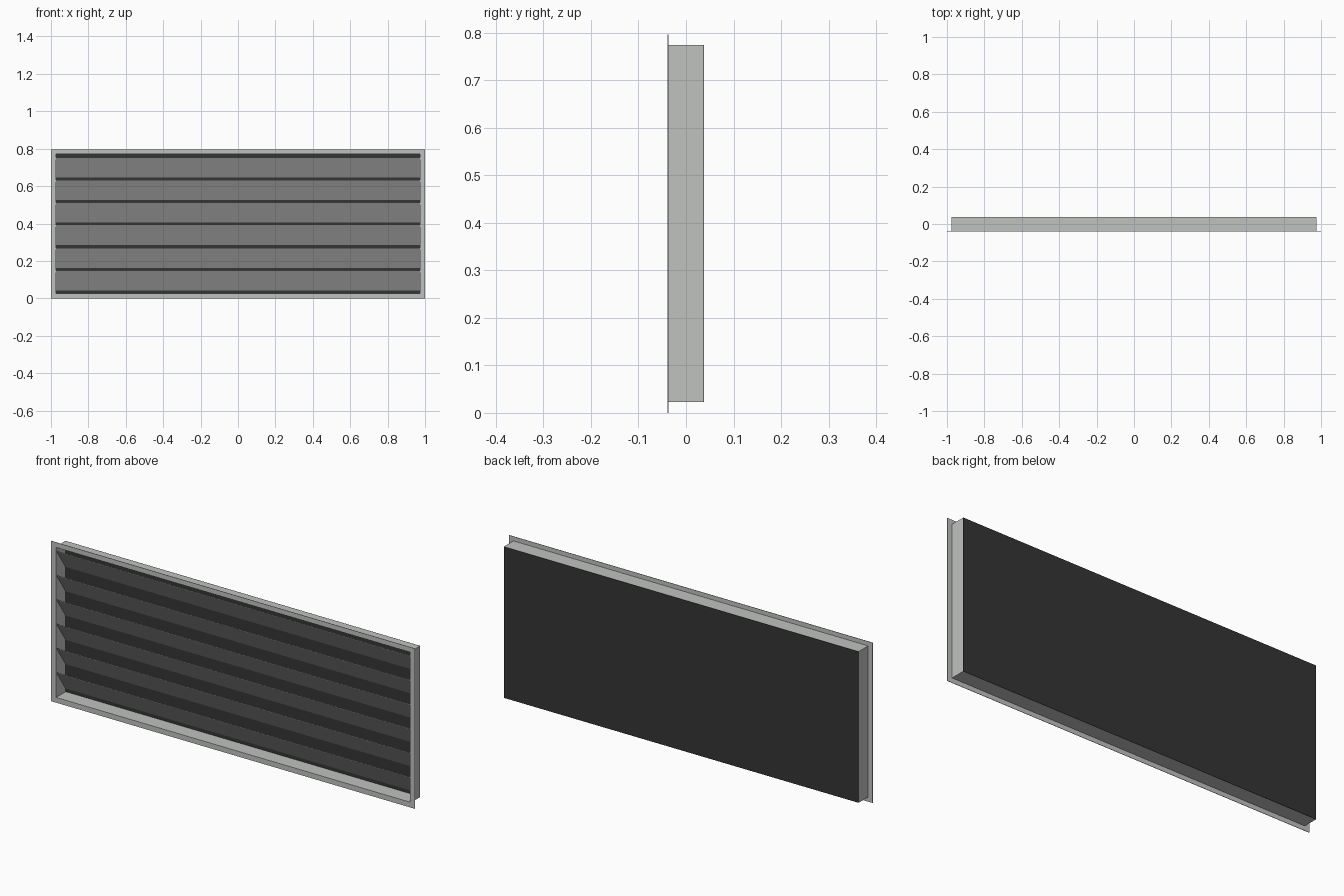
import bpy

if "Cube" in bpy.data.objects:
    bpy.data.objects.remove(bpy.data.objects["Cube"])

W, H = 1.0, 0.796            # flange half width, full height
BW, Z0, Z1 = 0.975, 0.023, 0.774   # duct half width, bottom, top
YF, YB = -0.039, 0.038       # front and back planes
T = 0.003                    # sheet thickness


def material(name, rgb):
    m = bpy.data.materials.new(name)
    m.diffuse_color = (*rgb, 1)
    m.use_nodes = True
    m.node_tree.nodes["Principled BSDF"].inputs["Base Color"].default_value = m.diffuse_color
    return m


grey = material("light_grey_metal", (0.53, 0.545, 0.53))
dark = material("dark_backing", (0.035, 0.035, 0.035))


def add_mesh(name, verts, faces, mat):
    me = bpy.data.meshes.new(name)
    me.from_pydata(verts, [], faces)
    me.materials.append(mat)
    ob = bpy.data.objects.new(name, me)
    bpy.context.collection.objects.link(ob)
    return ob


def rect(w, z0, z1, y):
    return [(-w, y, z0), (w, y, z0), (w, y, z1), (-w, y, z1)]


def ring_tube(name, outer, inner, y0, y1, mat):
    """Rectangular ring extruded from y0 to y1."""
    v = rect(*outer, y0) + rect(*inner, y0) + rect(*outer, y1) + rect(*inner, y1)
    f = []
    for i in range(4):
        j = (i + 1) % 4
        f += [(i, j, 4 + j, 4 + i), (8 + j, 8 + i, 12 + i, 12 + j),
              (j, i, 8 + i, 8 + j), (4 + i, 4 + j, 12 + j, 12 + i)]
    return add_mesh(name, v, f, mat)


def prism(name, profile, w, mat):
    """Closed (y, z) profile extruded along x."""
    n = len(profile)
    v = [(x, y, z) for x in (-w, w) for y, z in profile]
    f = [tuple(range(n))[::-1], tuple(range(n, 2 * n))]
    f += [(i, (i + 1) % n, n + (i + 1) % n, n + i) for i in range(n)]
    return add_mesh(name, v, f, mat)


# Front flange and the duct walls behind it
opening = (BW - T, Z0 + T, Z1 - T)
ring_tube("front_flange", (W, 0, H), opening, YF, YF + 0.002, grey)
ring_tube("duct_walls", (BW, Z0, Z1), opening, YF + 0.002, YB - 0.001, grey)

# Dark panel closing the back
prism("back_panel", [(YB - 0.002, Z0), (YB, Z0), (YB, Z1), (YB - 0.002, Z1)], BW, dark)

# Six slanted slats, high at the front and low at the back
for i in range(6):
    top = 0.753 - 0.1207 * i
    low = top - 0.107
    ya, yb = YF + 0.003, YB - 0.003
    prism(f"slat_{i + 1}", [(ya, top - 0.003), (yb, low), (yb, low + 0.003), (ya, top)],
          BW - T, grey)
